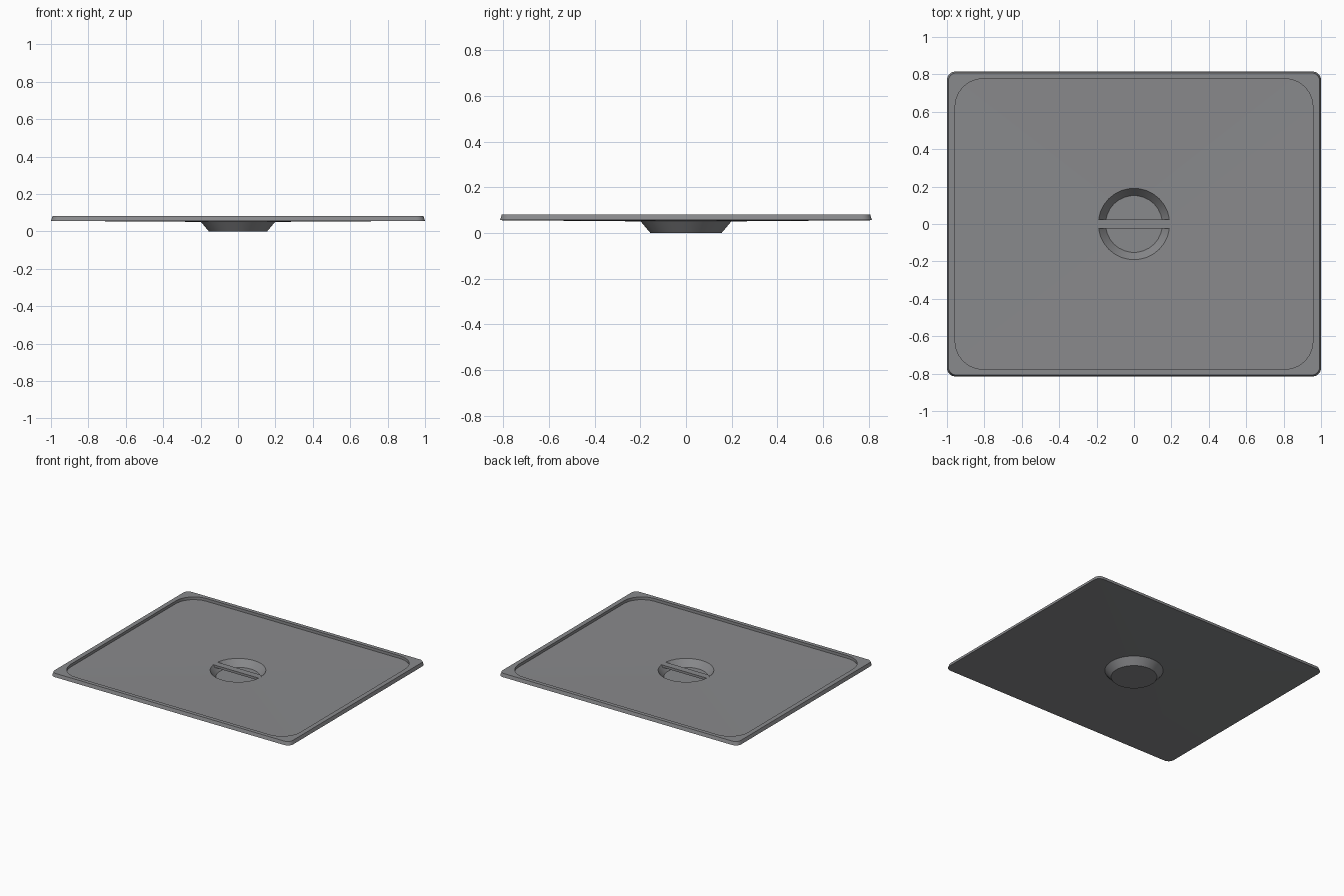
import bpy, bmesh
from math import cos, sin, pi

cube = bpy.data.objects.get("Cube")
if cube:
    bpy.data.objects.remove(cube)

steel = bpy.data.materials.new("brushed steel grey")
steel.use_nodes = True
GREY = (0.25, 0.252, 0.262, 1)
steel.diffuse_color = GREY
steel.node_tree.nodes["Principled BSDF"].inputs["Base Color"].default_value = GREY

CORNER = 7            # points per corner
COUNT = 4 * CORNER    # points per ring


def rounded_rect(hx, hy, r, z):
    """Ring of points around a rectangle with rounded corners."""
    points = []
    for q, (sx, sy) in enumerate([(1, 1), (-1, 1), (-1, -1), (1, -1)]):
        for k in range(CORNER):
            a = pi / 2 * (q + k / (CORNER - 1))
            points.append((sx * (hx - r) + r * cos(a), sy * (hy - r) + r * sin(a), z))
    return points


def circle(r, z):
    """Ring of points that lines up with the rectangle's corners."""
    angles = [pi / 4 + 2 * pi * (i - CORNER // 2) / COUNT for i in range(COUNT)]
    return [(r * cos(a), r * sin(a), z) for a in angles]


def finish(name, bm):
    bmesh.ops.recalc_face_normals(bm, faces=bm.faces)
    mesh = bpy.data.meshes.new(name)
    bm.to_mesh(mesh)
    bm.free()
    mesh.materials.append(steel)
    obj = bpy.data.objects.new(name, mesh)
    bpy.context.collection.objects.link(obj)
    bpy.ops.object.select_all(action='DESELECT')
    obj.select_set(True)
    bpy.context.view_layer.objects.active = obj
    bpy.ops.object.shade_smooth_by_angle(angle=pi / 6)
    return obj


# Lid: from the inside of the grip bowl, over the rim, to the underside
rings = [
    circle(0.152, 0.004),                      # bowl floor
    circle(0.191, 0.053),                      # bowl lip
    rounded_rect(0.957, 0.777, 0.15, 0.06),    # recessed panel edge
    rounded_rect(0.957, 0.777, 0.15, 0.081),   # raised rim, inner
    rounded_rect(0.992, 0.807, 0.04, 0.081),   # raised rim, outer
    rounded_rect(1.0, 0.815, 0.045, 0.056),    # skirt bottom
    circle(0.2, 0.051),                        # underside of bowl lip
    circle(0.157, 0.0),                        # underside of bowl
]
bm = bmesh.new()
loops = [[bm.verts.new(p) for p in ring] for ring in rings]
for a, b in zip(loops, loops[1:]):
    for i in range(COUNT):
        j = (i + 1) % COUNT
        bm.faces.new((a[i], a[j], b[j], b[i]))
bm.faces.new(loops[0])
bm.faces.new(loops[-1])
finish("lid", bm)

# Grip bar across the bowl, its ends following the sloped wall
bm = bmesh.new()
bmesh.ops.create_cube(bm, size=1)
for v in bm.verts:
    top = v.co.z > 0
    v.co.x *= 0.384 if top else 0.358
    v.co.y *= 0.05
    v.co.z = 0.054 if top else 0.036
finish("grip_bar", bm)
